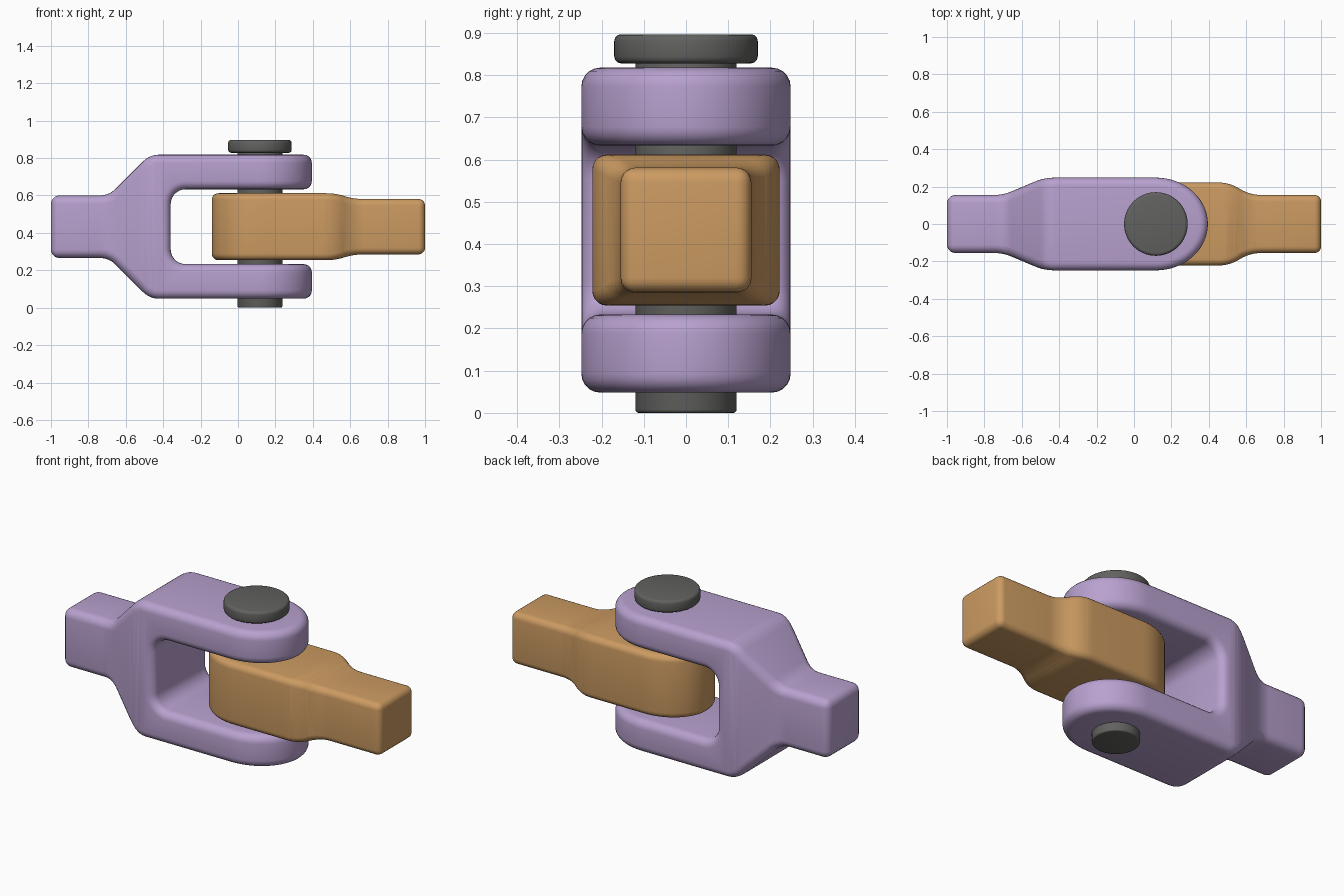
import bpy, bmesh, math
from mathutils import Vector

if "Cube" in bpy.data.objects:
    bpy.data.objects.remove(bpy.data.objects["Cube"], do_unlink=True)

MID_Z = 0.433   # height of the joint's mirror plane
PIN_X = 0.117   # pin axis


def make_material(name, rgb):
    mat = bpy.data.materials.new(name)
    mat.use_nodes = True
    color = (*rgb, 1)
    mat.diffuse_color = color
    mat.node_tree.nodes["Principled BSDF"].inputs["Base Color"].default_value = color
    return mat


def fillet(prev, corner, nxt, size, steps=7):
    """Circular arc replacing a corner; size is the tangent length."""
    a, b, c = Vector(prev), Vector(corner), Vector(nxt)
    d1, d2 = (a - b).normalized(), (c - b).normalized()
    p, q = b + d1 * size, b + d2 * size
    w = math.sin(d1.angle(d2) / 2)
    out = []
    for i in range(steps + 1):
        t = i / steps
        k0, k1, k2 = (1 - t) ** 2, 2 * t * (1 - t) * w, t * t
        out.append(tuple((p * k0 + b * k1 + q * k2) / (k0 + k1 + k2)))
    return out


def mirrored_outline(half):
    """Half outline of (x, v[, fillet size]) points, mirrored across v = 0."""
    full = list(half) + [(p[0], -p[1], *p[2:]) for p in reversed(half) if p[1] > 1e-5]
    pts = []
    for i, p in enumerate(full):
        if len(p) > 2:
            pts += fillet(full[i - 1][:2], p[:2], full[(i + 1) % len(full)][:2], p[2])
        else:
            pts.append(p)
    return pts


def round_end(reach, width, steps=16):
    """Quarter ellipse about the pin, from the side to the tip."""
    arc = [i * math.pi / 2 / steps for i in range(steps + 1)]
    return [(PIN_X + reach * math.sin(a), width * math.cos(a)) for a in arc]


def prism(name, half, side_profile):
    bm = bmesh.new()
    if side_profile:
        verts = [bm.verts.new((x, -1, MID_Z + v)) for x, v in mirrored_outline(half)]
        depth = (0, 2, 0)
    else:
        verts = [bm.verts.new((x, v, -1)) for x, v in mirrored_outline(half)]
        depth = (0, 0, 3)
    geo = bmesh.ops.extrude_face_region(bm, geom=[bm.faces.new(verts)])["geom"]
    bmesh.ops.translate(bm, vec=depth, verts=[g for g in geo if isinstance(g, bmesh.types.BMVert)])
    bmesh.ops.recalc_face_normals(bm, faces=bm.faces)
    mesh = bpy.data.meshes.new(name)
    bm.to_mesh(mesh)
    bm.free()
    obj = bpy.data.objects.new(name, mesh)
    bpy.context.collection.objects.link(obj)
    return obj


def finish(obj, mat, radius, segments):
    """Round the edges, apply modifiers, shade and colour."""
    bev = obj.modifiers.new("rounding", 'BEVEL')
    bev.width, bev.segments = radius, segments
    bev.limit_method, bev.angle_limit = 'ANGLE', math.radians(35)
    bev.use_clamp_overlap = False
    deps = bpy.context.evaluated_depsgraph_get()
    mesh = bpy.data.meshes.new_from_object(obj.evaluated_get(deps))
    obj.modifiers.clear()
    obj.data = mesh
    mesh.materials.clear()
    mesh.materials.append(mat)
    bpy.ops.object.select_all(action='DESELECT')
    obj.select_set(True)
    bpy.context.view_layer.objects.active = obj
    bpy.ops.object.shade_smooth_by_angle(angle=math.radians(35))


def forged_part(name, side_half, top_half, mat, radius):
    """Solid shared by a side profile and a top profile."""
    obj = prism(name, side_half, True)
    cutter = prism(name + "_cutter", top_half, False)
    cutter.hide_render = True
    cut = obj.modifiers.new("plan_shape", 'BOOLEAN')
    cut.operation, cut.solver, cut.object = 'INTERSECT', 'EXACT', cutter
    finish(obj, mat, radius, 5)
    bpy.data.objects.remove(cutter, do_unlink=True)


def cylinder(name, radius, low, high, mat, rounding):
    bpy.ops.mesh.primitive_cylinder_add(vertices=64, radius=radius, depth=high - low,
                                        location=(PIN_X, 0, (low + high) / 2))
    obj = bpy.context.object
    obj.name = name
    finish(obj, mat, rounding, 3)


lilac = make_material("lilac", (0.479, 0.356, 0.620))
orange = make_material("orange", (0.604, 0.328, 0.122))
dark_grey = make_material("dark grey", (0.120, 0.120, 0.114))

# Fork: shank, flared shoulder and two rounded arms
forged_part("fork",
            [(-1, 0.167), (-0.69, 0.167, 0.05), (-0.472, 0.385, 0.05),
             (0.6, 0.385), (0.6, 0.2), (-0.36, 0.2, 0.08)],
            [(-1.2, 0.155), (-0.7, 0.155, 0.05), (-0.48, 0.248, 0.06)]
            + round_end(0.278, 0.248),
            lilac, 0.045)

# Tongue: rounded eye that steps down to a square shank
forged_part("tongue",
            [(1, 0.148), (0.62, 0.148, 0.05), (0.52, 0.179, 0.05), (-0.4, 0.179)],
            [(1.2, 0.155), (0.62, 0.155, 0.06), (0.51, 0.222, 0.06)]
            + round_end(-0.257, 0.222),
            orange, 0.035)

# Pin with a wide head
cylinder("pin_shaft", 0.12, 0, 0.84, dark_grey, 0.008)
cylinder("pin_head", 0.17, 0.828, 0.897, dark_grey, 0.016)
